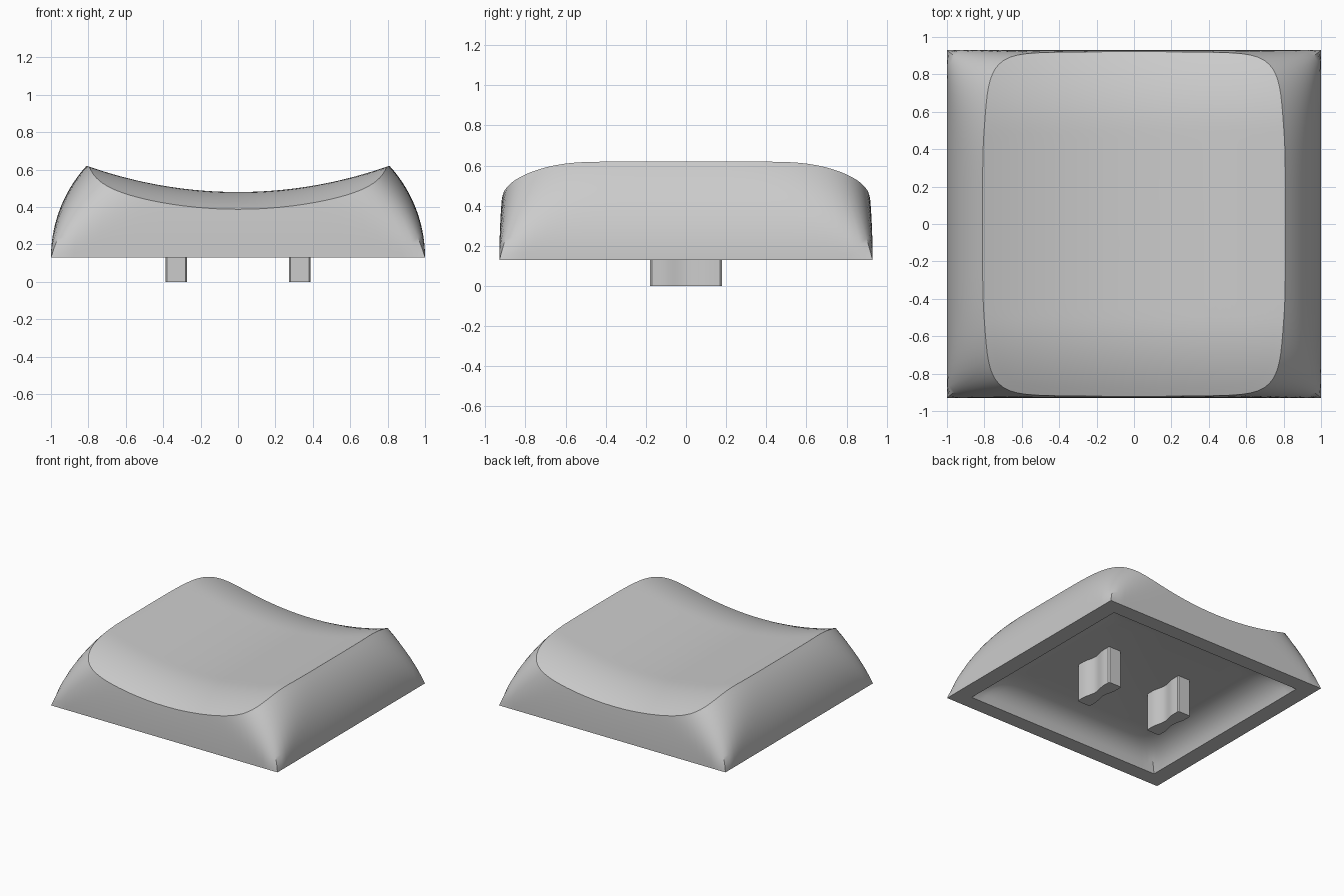
import bpy, bmesh, math

cube = bpy.data.objects.get("Cube")
if cube:
    bpy.data.objects.remove(cube, do_unlink=True)

grey = bpy.data.materials.new("light grey plastic")
grey.use_nodes = True
color = (0.6, 0.6, 0.6, 1)
grey.diffuse_color = color
grey.node_tree.nodes["Principled BSDF"].inputs["Base Color"].default_value = color

BASE = 0.13      # height of the lower rim
SIDE = 32        # segments along each side
RADIUS = 0.727   # bulge radius of the left and right walls


def square_loop():
    """Points around a unit square, corners included."""
    t = [-1 + 2 * i / SIDE for i in range(SIDE)]
    return ([(1, a) for a in t] + [(-a, 1) for a in t]
            + [(-1, -a) for a in t] + [(a, -1) for a in t])


def wall(u, v, z):
    """Wall point at height z: square at the rim, rounder towards the top."""
    dz = z - BASE
    hx = 1 - RADIUS + math.sqrt(RADIUS ** 2 - dz ** 2)
    hy = 0.93 - 0.13 * dz ** 2
    k = 0.43 * dz
    r = 1 if k < 0.001 else (abs(u) ** (1 / k) + abs(v) ** (1 / k)) ** k
    return hx * u / r, hy * v / r


def dish(x, y):
    """Scooped top, dropping towards the front and back."""
    scoop = 2.4 - math.sqrt(2.4 ** 2 - x * x)
    return 0.48 + scoop - 0.52 * max(0, abs(y) - 0.5) ** 2


def rim_height(u, v):
    """Height where the wall meets the dish."""
    lo, hi = BASE, 0.7
    for _ in range(40):
        mid = (lo + hi) / 2
        if dish(*wall(u, v, mid)) > mid:
            lo = mid
        else:
            hi = mid
    return lo


def bridge(bm, a, b):
    n = len(a)
    for i in range(n):
        j = (i + 1) % n
        bm.faces.new((a[i], a[j], b[j], b[i]))


def make_object(name, bm):
    bmesh.ops.recalc_face_normals(bm, faces=bm.faces)
    mesh = bpy.data.meshes.new(name)
    bm.to_mesh(mesh)
    bm.free()
    mesh.materials.append(grey)
    obj = bpy.data.objects.new(name, mesh)
    bpy.context.collection.objects.link(obj)
    bpy.ops.object.select_all(action="DESELECT")
    obj.select_set(True)
    bpy.context.view_layer.objects.active = obj
    bpy.ops.object.shade_smooth_by_angle(angle=math.radians(30), keep_sharp_edges=True)
    return obj


# Cap shell: cavity, rim, outer walls and dished top
bm = bmesh.new()
loop = square_loop()
tops = [rim_height(u, v) for u, v in loop]
rings = []

for scale, z in [(0.6, 0.3), (0.7, 0.29), (0.77, 0.265), (0.82, 0.225),
                 (0.85, 0.18), (0.868, BASE)]:
    pts = [wall(u, v, z) for u, v in loop]
    rings.append([bm.verts.new((x * scale, y * scale, z)) for x, y in pts])

WALL_STEPS = 16
for s in range(WALL_STEPS + 1):
    ring = []
    for (u, v), top in zip(loop, tops):
        z = BASE + (top - BASE) * s / WALL_STEPS
        ring.append(bm.verts.new((*wall(u, v, z), z)))
    rings.append(ring)

edge_ring = rings[-1]
TOP_STEPS = 20
for s in range(TOP_STEPS - 1, 0, -1):
    f = s / TOP_STEPS
    rings.append([bm.verts.new((p.co.x * f, p.co.y * f, dish(p.co.x * f, p.co.y * f)))
                  for p in edge_ring])

for a, b in zip(rings, rings[1:]):
    bridge(bm, a, b)
bm.faces.new(rings[0])
centre = bm.verts.new((0, 0, dish(0, 0)))
for i, p in enumerate(rings[-1]):
    bm.faces.new((p, rings[-1][(i + 1) % len(loop)], centre))

# Keep a crisp line around the dish
for i, p in enumerate(edge_ring):
    bm.edges.get((p, edge_ring[(i + 1) % len(loop)])).smooth = False
make_object("cap_shell", bm)

# Two mounting prongs with pinched waists
for name, side in (("left_prong", 1), ("right_prong", -1)):
    bm = bmesh.new()
    outline = []
    for i in range(17):
        y = -0.17 + 0.34 * i / 16
        t = min(1, abs(y) / 0.12)
        outline.append((0.038 + 0.02 * t * t * (3 - 2 * t), y))
    outline = [(0.05, -0.18)] + outline + [(0.05, 0.18)]
    outline += [(-x, y) for x, y in reversed(outline)]
    low, high = ([bm.verts.new((side * 0.33 + x, y, z)) for x, y in outline]
                 for z in (0, 0.32))
    bridge(bm, low, high)
    bm.faces.new(low)
    bm.faces.new(high)
    make_object(name, bm)
